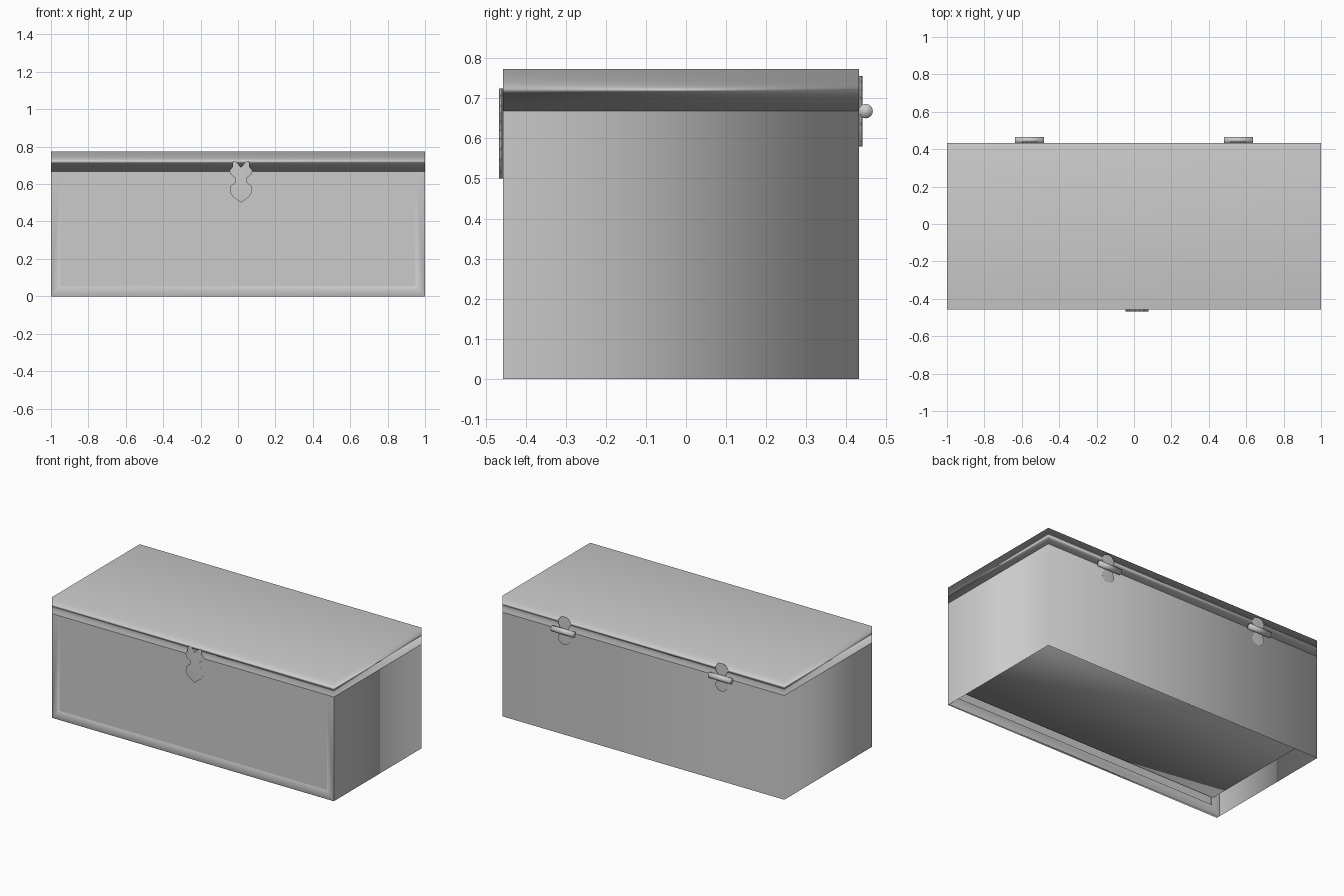
import bpy, bmesh, math
from mathutils import Vector

if "Cube" in bpy.data.objects:
    bpy.data.objects.remove(bpy.data.objects["Cube"])

FRONT, BACK = -0.457, 0.432
SEAM, TOP = 0.668, 0.773


def add_mesh(name, bm, smooth=True):
    bmesh.ops.recalc_face_normals(bm, faces=bm.faces)
    for f in bm.faces:
        f.smooth = smooth
    me = bpy.data.meshes.new(name)
    bm.to_mesh(me)
    bm.free()
    ob = bpy.data.objects.new(name, me)
    bpy.context.collection.objects.link(ob)
    if smooth:
        ob.modifiers.new("area_normals", 'WEIGHTED_NORMAL').mode = 'FACE_AREA'
    return ob


def box(name, lo, hi, open_dirs=(), smooth=True):
    """Box between two corners; faces pointing along open_dirs are removed."""
    bm = bmesh.new()
    bmesh.ops.create_cube(bm, size=1)
    for v in bm.verts:
        v.co = Vector(lo[i] + (v.co[i] + 0.5) * (hi[i] - lo[i]) for i in range(3))
    bm.normal_update()
    gone = [f for f in bm.faces if any(f.normal.dot(Vector(d)) > 0.9 for d in open_dirs)]
    bmesh.ops.delete(bm, geom=gone, context='FACES')
    return add_mesh(name, bm, smooth)


def plate(name, pts, y0, y1):
    """Extrude an (x, z) outline from y0 to y1."""
    bm = bmesh.new()
    face = bm.faces.new([bm.verts.new((x, y0, z)) for x, z in pts])
    ext = bmesh.ops.extrude_face_region(bm, geom=[face])
    for g in ext['geom']:
        if isinstance(g, bmesh.types.BMVert):
            g.co.y = y1
    return add_mesh(name, bm)


def mirrored(half, cx):
    """Close a right-hand half outline (top to bottom) around x = cx."""
    left = [(-x, z) for x, z in reversed(half) if x > 0]
    return [(cx + x, z) for x, z in half + left]


# outer chest walls: open above (under the lid), below and at the front
box("chest_walls", (-1, FRONT, 0), (1, BACK, SEAM), [(0, 0, 1), (0, 0, -1), (0, -1, 0)])

# inner tray with a raised floor, open at the top
box("inner_tray", (-0.95, FRONT + 0.024, 0.103), (0.95, BACK - 0.024, SEAM), [(0, 0, 1)])

# border on three sides of the front, with the slightly recessed panel
plate("front_frame", [(-1, SEAM), (-1, 0), (1, 0), (1, SEAM), (0.95, SEAM),
                      (0.95, 0.055), (-0.95, 0.055), (-0.95, SEAM)], FRONT, FRONT + 0.024)
box("front_panel", (-0.95, FRONT + 0.006, 0.055), (0.95, FRONT + 0.024, SEAM),
    [(0, 1, 0)], smooth=False)

# lid
box("lid", (-1, FRONT, SEAM), (1, BACK, TOP))

# notched latch plate
latch = [(0, 0.69), (0.025, 0.718), (0.043, 0.724), (0.047, 0.69), (0.062, 0.672),
         (0.055, 0.652), (0.03, 0.632), (0.03, 0.61), (0.058, 0.588),
         (0.06, 0.56), (0.045, 0.533), (0, 0.5)]
plate("latch", mirrored(latch, 0.016), FRONT, FRONT - 0.01)

# two hinges: a barrel with a petal leaf above and below
leaf = [(0, 0.088), (0.024, 0.083), (0.041, 0.062), (0.041, 0.045), (0.028, 0.02),
        (0.028, -0.02), (0.041, -0.045), (0.041, -0.062), (0.024, -0.083), (0, -0.088)]
for side, cx in (("left", -0.558), ("right", 0.558)):
    plate(side + "_hinge_leaf", mirrored([(x, SEAM + z) for x, z in leaf], cx),
          BACK, BACK + 0.008)
    bpy.ops.mesh.primitive_cylinder_add(vertices=16, radius=0.018, depth=0.155,
                                        location=(cx, BACK + 0.016, SEAM),
                                        rotation=(0, math.pi / 2, 0))
    bpy.context.object.name = side + "_hinge_barrel"
    bpy.ops.object.shade_smooth()
